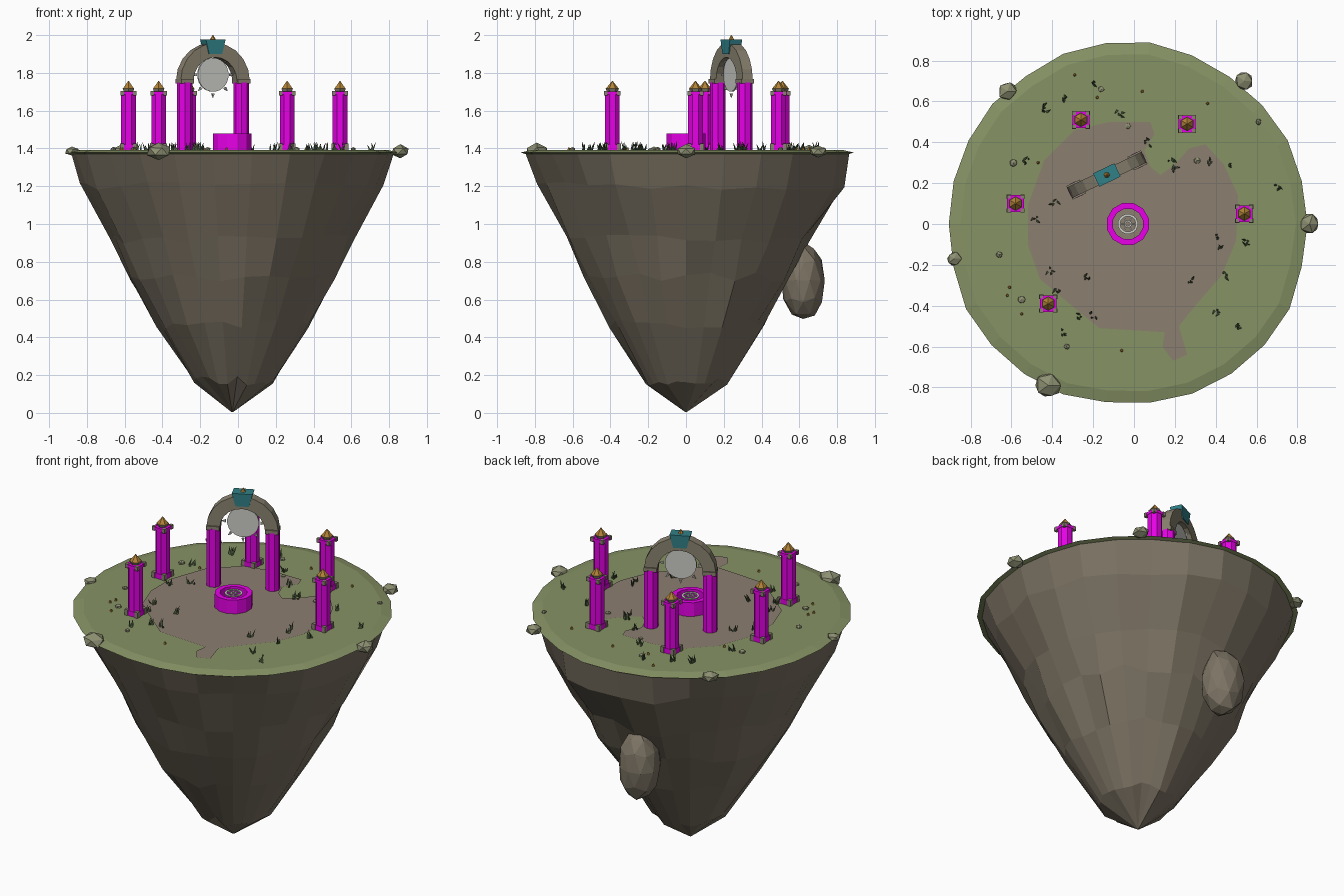
import bpy, bmesh, math, random
from mathutils import Matrix, Vector

random.seed(4)
if "Cube" in bpy.data.objects:
    bpy.data.objects.remove(bpy.data.objects["Cube"], do_unlink=True)


def material(name, *rgb):
    mat = bpy.data.materials.new(name)
    mat.use_nodes = True
    mat.diffuse_color = (*rgb, 1)
    mat.node_tree.nodes["Principled BSDF"].inputs["Base Color"].default_value = (*rgb, 1)
    return mat


ROCK = material("brown rock", .20, .17, .125)
GRASS = material("grass green", .24, .29, .13)
DIRT = material("bare dirt", .26, .21, .16)
MAGENTA = material("bright magenta", .9, 0, .9)
STONE = material("carved stone", .25, .22, .16)
TEAL = material("dark teal", .03, .22, .25)
GOLD = material("dark gold", .45, .23, .04)
PALE = material("pale grey", .6, .6, .56)
MOSS = material("mossy stone", .27, .28, .17)
LEAF = material("dark leaf", .07, .11, .05)

CENTRE = -.03
GROUND = 1.392


def finish(name, bm, mat, matrix=None):
    bmesh.ops.recalc_face_normals(bm, faces=bm.faces)
    mesh = bpy.data.meshes.new(name)
    bm.to_mesh(mesh)
    bm.free()
    mesh.materials.append(mat)
    obj = bpy.data.objects.new(name, mesh)
    if matrix:
        obj.matrix_world = matrix
    bpy.context.collection.objects.link(obj)
    return obj


def ring(radius, z, sides, phase=0.0):
    turn = 2 * math.pi / sides
    return [Vector((radius * math.cos((i + phase) * turn),
                    radius * math.sin((i + phase) * turn), z)) for i in range(sides)]


def add_loft(bm, rings, caps=True, loop=False):
    """Skin successive cross-sections, capped at the ends or looped."""
    rows = [[bm.verts.new(p) for p in r] for r in rings]
    count = len(rows[0])
    pairs = list(zip(rows, rows[1:])) + ([(rows[-1], rows[0])] if loop else [])
    for a, b in pairs:
        for i in range(count):
            j = (i + 1) % count
            bm.faces.new((a[i], a[j], b[j], b[i]))
    if caps and not loop:
        bm.faces.new(rows[0][::-1])
        bm.faces.new(rows[-1])


def loft(name, rings, mat, matrix=None, caps=True, loop=False):
    bm = bmesh.new()
    add_loft(bm, rings, caps, loop)
    return finish(name, bm, mat, matrix)


def prism(name, radius, z0, z1, sides, mat, matrix, phase=.5, top=None):
    top = radius if top is None else top
    return loft(name, [ring(radius, z0, sides, phase), ring(top, z1, sides, phase)], mat, matrix)


def tube(name, outer, inner, z0, z1, sides, mat, matrix):
    rings = [ring(r, z, sides, .5) for r, z in
             ((outer, z0), (outer, z1), (inner, z1), (inner, z0))]
    return loft(name, rings, mat, matrix, loop=True)


def place(x, y, z=0):
    return Matrix.Translation((x, y, z))


def stone(name, loc, size, mat, detail=1, rough=.14):
    bm = bmesh.new()
    bmesh.ops.create_icosphere(bm, subdivisions=detail, radius=1)
    for v in bm.verts:
        v.co = v.co * random.uniform(1 - rough, 1 + rough * .5) * Vector(size)
    return finish(name, bm, mat, place(*loc))


# Floating island: tapering rock with uneven facets
SIDES = 26
edge = [random.uniform(.985, 1.01) for _ in range(SIDES)]
profile = [(.005, .005), (.215, .17), (.41, .47), (.545, .72), (.645, .92), (.79, 1.2), (.865, 1.38)]
rows = []
for level, (radius, z) in enumerate(profile):
    row = ring(radius, z, SIDES)
    for i, p in enumerate(row):
        rough = edge[i] if level == len(profile) - 1 else random.uniform(.965, 1.025)
        bulge = 1 + .05 * max(0, math.sin(i * 2 * math.pi / SIDES)) ** 4 * (level == 5)
        p.xy *= rough * bulge
        if 0 < level < len(profile) - 1:
            p.z += random.uniform(-.025, .025)
    rows.append(row)
loft("island_rock", rows, ROCK, place(CENTRE, 0))

# Grass cap with a sloping rim
cap = [ring(r, z, SIDES) for r, z in ((.86, 1.37), (.888, 1.378), (.83, GROUND))]
for row in cap:
    for p, e in zip(row, edge):
        p.xy *= e
loft("grass_cap", cap, GRASS, place(CENTRE, 0))

# Bare earth patch
outline = [(-.29, .46), (-.12, .5), (.08, .5), (.10, .44), (.05, .36), (.08, .28), (.13, .24),
           (.2, .29), (.27, .37), (.35, .39), (.44, .29), (.51, .14), (.5, -.08), (.43, -.25),
           (.3, -.4), (.22, -.5), (.26, -.64), (.19, -.67), (.14, -.6), (.15, -.53),
           (-.17, -.51), (-.34, -.37), (-.46, -.27), (-.52, -.1), (-.52, .09), (-.44, .31)]
bm = bmesh.new()
patch = bm.faces.new([bm.verts.new((x, y, GROUND + .004)) for x, y in outline])
patch.normal_update()
if patch.normal.z < 0:
    patch.normal_flip()
mesh = bpy.data.meshes.new("dirt_patch")
bm.to_mesh(mesh)
bm.free()
mesh.materials.append(DIRT)
bpy.context.collection.objects.link(bpy.data.objects.new("dirt_patch", mesh))

# Boulder stuck to the back, and mossy stones on the rim
stone("back_boulder", (-.12, .62, .7), (.125, .12, .21), ROCK, detail=2, rough=.07)
for x, y, s in ((-.62, .65, .05), (.54, .7, .05), (.86, 0, .055), (-.88, -.17, .038), (-.42, -.79, .068)):
    stone("rim_stone", (x, y, 1.385), (s, s, s * .65), MOSS)

# Brazier towers
for x, y in ((-.26, .51), (.26, .49), (-.58, .1), (.54, .05), (-.42, -.39)):
    at = place(x, y)
    prism("tower_shaft", .042, GROUND - .005, 1.695, 8, MAGENTA, at)
    prism("tower_top_slab", .058, 1.685, 1.702, 4, MAGENTA, at)
    prism("tower_foot_slab", .058, GROUND - .005, GROUND + .03, 4, MAGENTA, at)
    for sx in (-1, 1):
        for sy in (-1, 1):
            corner = place(x + sx * .034, y + sy * .034)
            prism("tower_foot_corner", .015, GROUND - .005, GROUND + .035, 4, STONE, corner)
            prism("tower_top_corner", .013, 1.68, 1.705, 4, STONE, corner)
    prism("brazier_bowl", .028, 1.70, 1.718, 6, STONE, at, top=.036)
    prism("brazier_flame", .033, 1.718, 1.757, 6, GOLD, at, top=.002)

# Hollow altar ring with a pale wheel symbol across its mouth
altar = place(CENTRE, 0)
tube("altar_ring", .106, .076, GROUND - .005, 1.48, 12, MAGENTA, altar)
tube("altar_wheel", .05, .038, 1.472, 1.478, 16, PALE, altar)
tube("altar_hub", .02, .011, 1.472, 1.478, 6, PALE, altar)
for i in range(6):
    spoke = altar @ Matrix.Rotation(i * math.pi / 3, 4, "Z") @ place(.029, 0, 1.475)
    bm = bmesh.new()
    bmesh.ops.create_cube(bm, size=1, matrix=Matrix.Diagonal((.022, .006, .005, 1)))
    finish("altar_spoke", bm, PALE, spoke)

# Gateway: legs, half-round arch, keystone
gate = place(-.133, .24) @ Matrix.Rotation(math.radians(25.5), 4, "Z")
SPRING = 1.755
for side in (-1, 1):
    leg = gate @ place(side * .166, 0)
    prism("gate_leg", .041, GROUND - .005, SPRING - .005, 8, MAGENTA, leg)
    prism("gate_leg_cap", .052, SPRING - .012, SPRING + .012, 4, STONE, leg)
sections = []
for i in range(11):
    a = math.pi * i / 10
    sections.append([Vector((r * math.cos(a), d, SPRING + r * math.sin(a)))
                     for r, d in ((.128, -.029), (.203, -.029), (.203, .029), (.128, .029))])
loft("gate_arch", sections, STONE, gate)


def slab(w, d, z):
    return [Vector((x * w, y * d, z)) for x, y in ((-1, -1), (1, -1), (1, 1), (-1, 1))]


loft("keystone", [slab(.038, .034, 1.9), slab(.058, .036, 1.978)], TEAL, gate)
prism("keystone_finial", .016, 1.976, 2.0, 6, GOLD, gate, top=.002)

# Portal disc with points around it
portal = gate @ place(0, 0, 1.79) @ Matrix.Rotation(math.pi / 2, 4, "X")
prism("portal_disc", .09, -.005, .005, 20, PALE, portal)
for i in range(8):
    point = portal @ Matrix.Rotation(i * math.pi / 4, 4, "Z") @ Matrix.Rotation(math.pi / 2, 4, "Y")
    prism("portal_point", .011, .098, .122, 4, PALE, point, top=.001)

# Grass tufts
tufts = [(-.45, .57), (-.43, .56), (-.35, .62), (-.19, .69), (-.07, .54), (.07, .4), (.18, .31),
         (.2, .27), (.37, .3), (.48, .29), (.7, .18), (-.53, .31), (-.39, .1), (-.48, .03),
         (.41, -.07), (.42, -.11), (.56, -.09), (-.41, -.23), (-.23, -.27), (.44, -.25), (.27, -.28),
         (-.38, -.33), (-.26, -.45), (-.2, -.45), (.4, -.43), (.51, -.51), (-.35, -.53)]
bm = bmesh.new()
for x, y in tufts:
    for _ in range(4):
        base = Vector((x + random.uniform(-.015, .015), y + random.uniform(-.015, .015), GROUND))
        lean = Vector((random.uniform(-.018, .018), random.uniform(-.018, .018), random.uniform(.025, .045)))
        add_loft(bm, [[p + base for p in ring(.007, 0, 3)], [p + base + lean for p in ring(.001, 0, 3)]])
finish("grass_tufts", bm, LEAF)

# Pebbles and tiny flowers
for x, y in ((-.59, .3), (-.66, -.15), (-.55, -.37), (-.03, .48), (.31, .31), (-.16, .66), (.61, .5), (-.33, -.6)):
    s = random.uniform(.013, .022)
    stone("pebble", (x, y, GROUND + .004), (s, s, s * .7), MOSS)
for x, y in ((-.29, .73), (-.18, .62), (.04, .65), (.36, .59), (-.47, .3), (-.61, -.31), (-.62, -.35),
             (-.55, -.44), (-.06, -.62)):
    prism("flower", .008, GROUND, GROUND + .014, 5, GOLD, place(x, y), top=.004)
